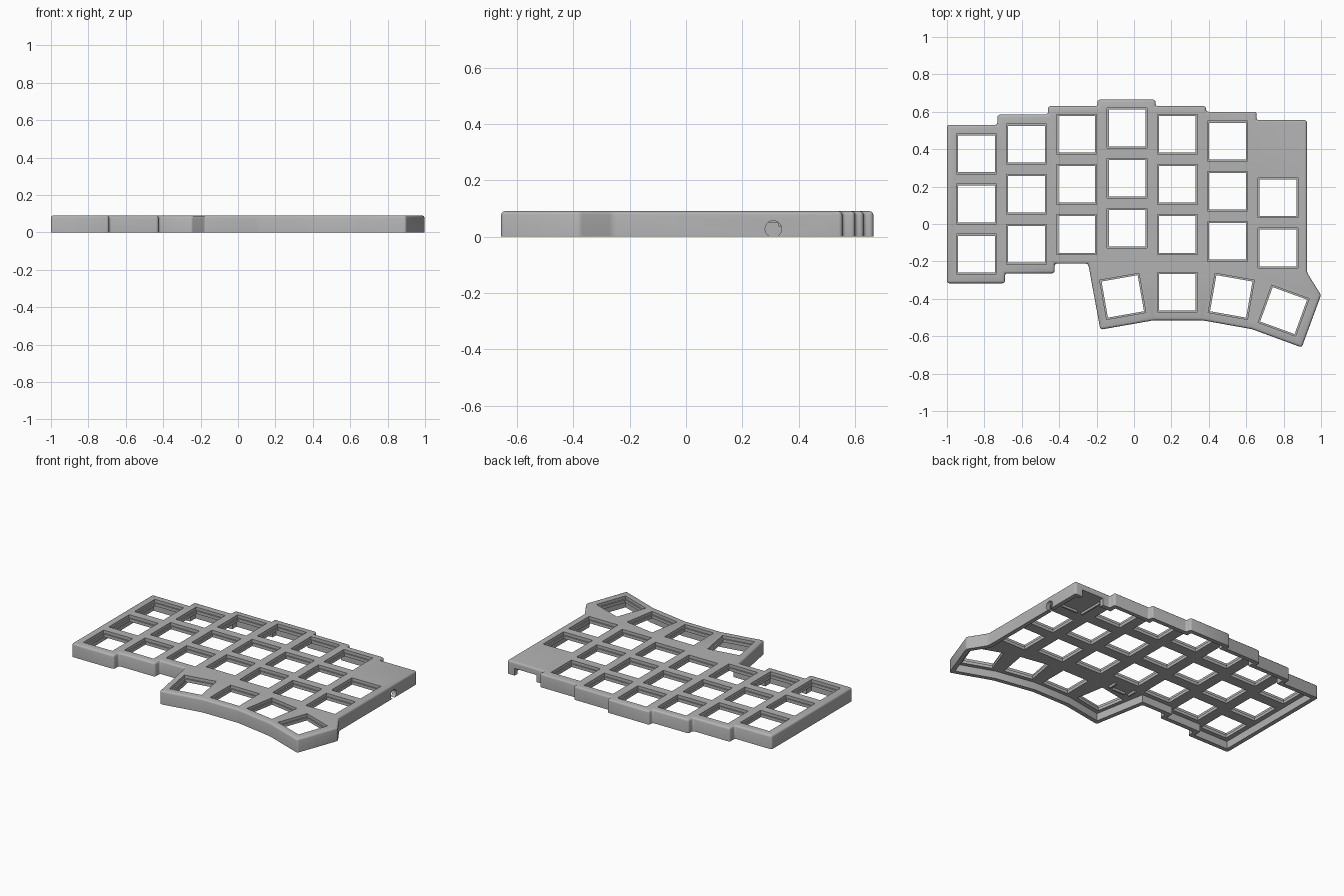
import bpy, bmesh, math
from mathutils import Vector, Matrix

if "Cube" in bpy.data.objects:
    bpy.data.objects.remove(bpy.data.objects["Cube"])

HEIGHT, ROOF, LEDGE, WALL = 0.09, 0.05, 0.07, 0.028

grey = bpy.data.materials.new("case_grey")
grey.diffuse_color = (0.45, 0.45, 0.45, 1)
grey.use_nodes = True
grey.node_tree.nodes["Principled BSDF"].inputs["Base Color"].default_value = grey.diffuse_color

# Case outline, clockwise from the back left corner
OUTLINE = [(-1, .53), (-.73, .53), (-.73, .585), (-.46, .585), (-.46, .63),
           (-.195, .63), (-.195, .665), (.115, .665), (.115, .63), (.385, .63),
           (.385, .60), (.655, .60), (.655, .555), (.925, .555), (.925, -.26),
           (1, -.38), (.897, -.66), (.63, -.562), (.365, -.515), (.105, -.515),
           (-.18, -.565), (-.245, -.212), (-.425, -.212), (-.425, -.264),
           (-.69, -.264), (-.69, -.317), (-1, -.317)]

# Key columns: x, y of the top key, number of keys; then the angled thumb keys
PITCH = 0.268
COLUMNS = [(-.842, .375, 3), (-.575, .427, 3), (-.307, .480, 3), (-.037, .513, 3),
           (.232, .480, 3), (.50, .443, 3), (.77, .140, 2)]
KEYS = [(x, y - i * PITCH, 0) for x, y, n in COLUMNS for i in range(n)]
KEYS += [(-.06, -.387, 10), (.232, -.365, 0), (.52, -.387, -10), (.80, -.463, -20)]


def make_object(name, bm):
    bmesh.ops.recalc_face_normals(bm, faces=bm.faces)
    me = bpy.data.meshes.new(name)
    bm.to_mesh(me)
    bm.free()
    me.materials.append(grey)
    ob = bpy.data.objects.new(name, me)
    bpy.context.collection.objects.link(ob)
    return ob


def prism(points, z0, z1):
    bm = bmesh.new()
    face = bm.faces.new([bm.verts.new((x, y, z0)) for x, y in points])
    top = bmesh.ops.extrude_face_region(bm, geom=[face])["geom"]
    bmesh.ops.translate(bm, vec=(0, 0, z1 - z0),
                        verts=[v for v in top if isinstance(v, bmesh.types.BMVert)])
    return bm


def inset(points, d):
    """Move every side of a clockwise outline inwards by d."""
    out = []
    for i, p in enumerate(points):
        p = Vector(p)
        a = (p - Vector(points[i - 1])).normalized()
        b = (Vector(points[(i + 1) % len(points)]) - p).normalized()
        na, nb = Vector((a.y, -a.x)), Vector((b.y, -b.x))
        out.append(p + (na + nb) * d / (1 + na.dot(nb)))
    return out


def add_box(bm, x, y, z0, z1, sx, sy, angle=0):
    m = (Matrix.Translation((x, y, (z0 + z1) / 2))
         @ Matrix.Rotation(math.radians(angle), 4, 'Z')
         @ Matrix.Diagonal((sx, sy, z1 - z0, 1)))
    bmesh.ops.create_cube(bm, size=1, matrix=m)


def key_cutter(name, size, z0, z1):
    bm = bmesh.new()
    for x, y, angle in KEYS:
        add_box(bm, x, y, z0, z1, size, size, angle)
    return make_object(name, bm)


# Case body with rounded top rim and upright corners
bm = prism(OUTLINE, 0, HEIGHT)
edges = [e for e in bm.edges if max(v.co.z for v in e.verts) > HEIGHT / 2]
bmesh.ops.bevel(bm, geom=edges, offset=.013, segments=3, profile=.5,
                affect='EDGES', clamp_overlap=True)
case = make_object("keyboard_case", bm)

# Cutters: hollow underside, key openings with a ledge, cable ports
cutters = [make_object("cavity_cutter", prism(inset(OUTLINE, WALL), -.02, ROOF)),
           key_cutter("key_hole_cutter", .196, ROOF - .02, HEIGHT + .02),
           key_cutter("key_recess_cutter", .213, LEDGE, HEIGHT + .03)]
bm = bmesh.new()
add_box(bm, .79, .55, -.03, ROOF - .003, .16, .08)
cutters.append(make_object("back_port_cutter", bm))
bm = bmesh.new()
bmesh.ops.create_cone(bm, cap_ends=True, segments=32, radius1=.029, radius2=.029, depth=.08,
                      matrix=Matrix.Translation((.92, .31, .027)) @ Matrix.Rotation(math.pi / 2, 4, 'Y'))
cutters.append(make_object("side_port_cutter", bm))

bpy.context.view_layer.objects.active = case
case.select_set(True)
for c in cutters:
    mod = case.modifiers.new(c.name, 'BOOLEAN')
    mod.operation, mod.solver, mod.object = 'DIFFERENCE', 'EXACT', c
    bpy.ops.object.modifier_apply(modifier=mod.name)
    bpy.data.objects.remove(c)
bpy.ops.object.shade_smooth_by_angle(angle=math.radians(35))

# Holder rails for the small boards under the roof
for name, cx, cy, w, d in (("controller_holder", .785, .42, .19, .17),
                           ("switch_holder", -.08, -.205, .15, .06)):
    bm = bmesh.new()
    for s in (-1, 1):
        add_box(bm, cx + s * w / 2, cy, ROOF - .015, ROOF + .004, .012, d)
    add_box(bm, cx, cy - d / 2, ROOF - .015, ROOF + .004, w * .6, .012)
    make_object(name, bm)
